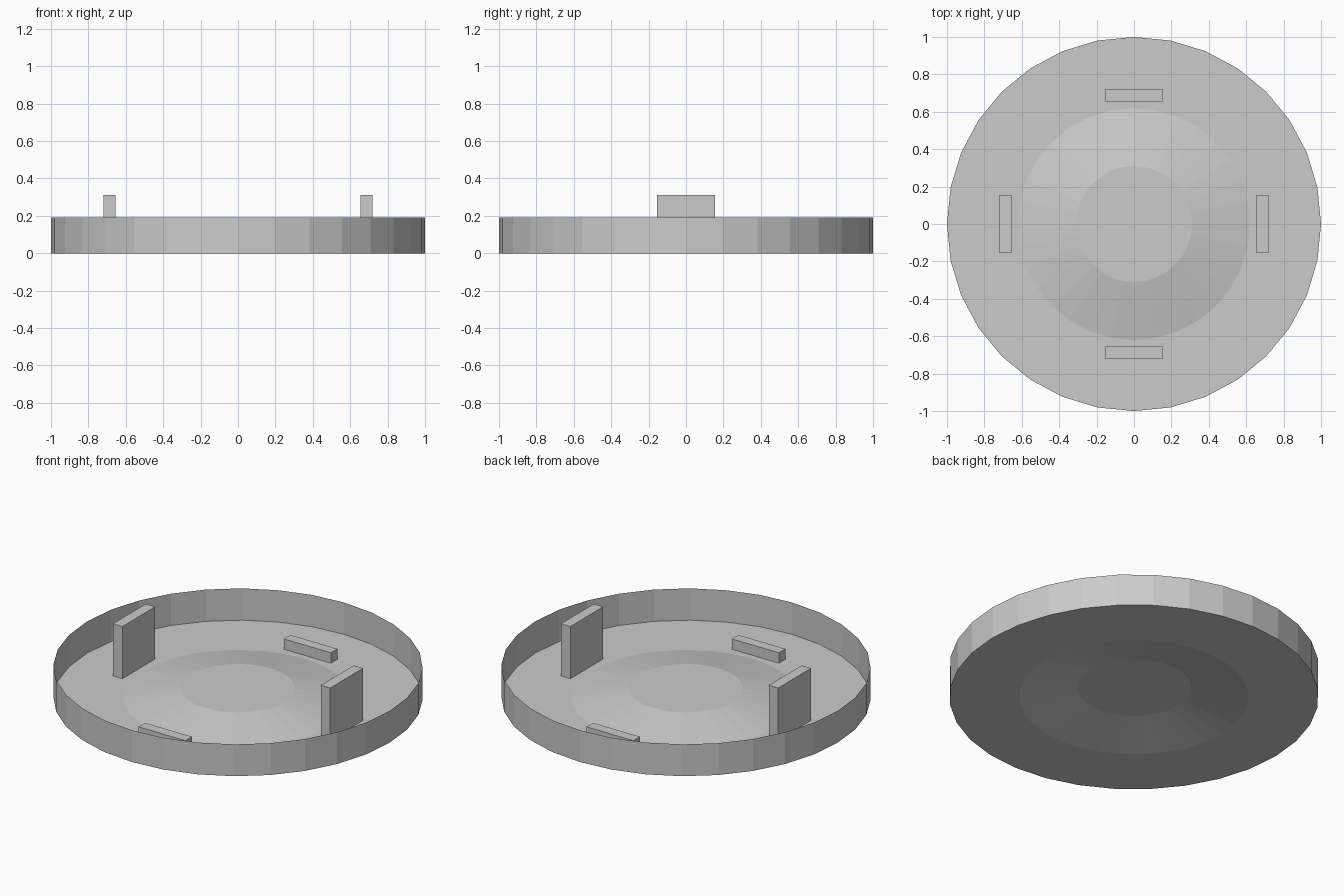
import bpy, bmesh, math

if "Cube" in bpy.data.objects:
    bpy.data.objects.remove(bpy.data.objects["Cube"])

SEG = 32

grey = bpy.data.materials.new("light grey")
grey.diffuse_color = (0.6, 0.6, 0.6, 1)
grey.use_nodes = True
grey.node_tree.nodes["Principled BSDF"].inputs["Base Color"].default_value = grey.diffuse_color


def finish(bm, name):
    mesh = bpy.data.meshes.new(name)
    bm.to_mesh(mesh)
    bm.free()
    mesh.materials.append(grey)
    obj = bpy.data.objects.new(name, mesh)
    bpy.context.collection.objects.link(obj)
    return obj


# Thin dish: raised centre, sloping ring, flat floor, upright rim wall
bm = bmesh.new()
rings = []
for r, z in [(0.31, 0.06), (0.62, 0), (1, 0), (1, 0.19)]:
    rings.append([bm.verts.new((r * math.cos(2 * math.pi * i / SEG),
                                r * math.sin(2 * math.pi * i / SEG), z))
                  for i in range(SEG)])
bm.faces.new(rings[0])
for inner, outer in zip(rings, rings[1:]):
    for i in range(SEG):
        j = (i + 1) % SEG
        bm.faces.new((inner[i], outer[i], outer[j], inner[j]))
finish(bm, "dish")


# Four upright tabs: tall pair at the sides, low pair at front and back
def tab(name, x, y, sx, sy, height):
    bm = bmesh.new()
    bmesh.ops.create_cube(bm, size=1)
    for v in bm.verts:
        v.co = (x + v.co.x * sx, y + v.co.y * sy, (v.co.z + 0.5) * height)
    finish(bm, name)


for side, sign in (("right", 1), ("left", -1)):
    tab("tall_tab_" + side, sign * 0.687, 0, 0.062, 0.31, 0.312)
for side, sign in (("back", 1), ("front", -1)):
    tab("low_tab_" + side, 0, sign * 0.687, 0.31, 0.062, 0.062)
